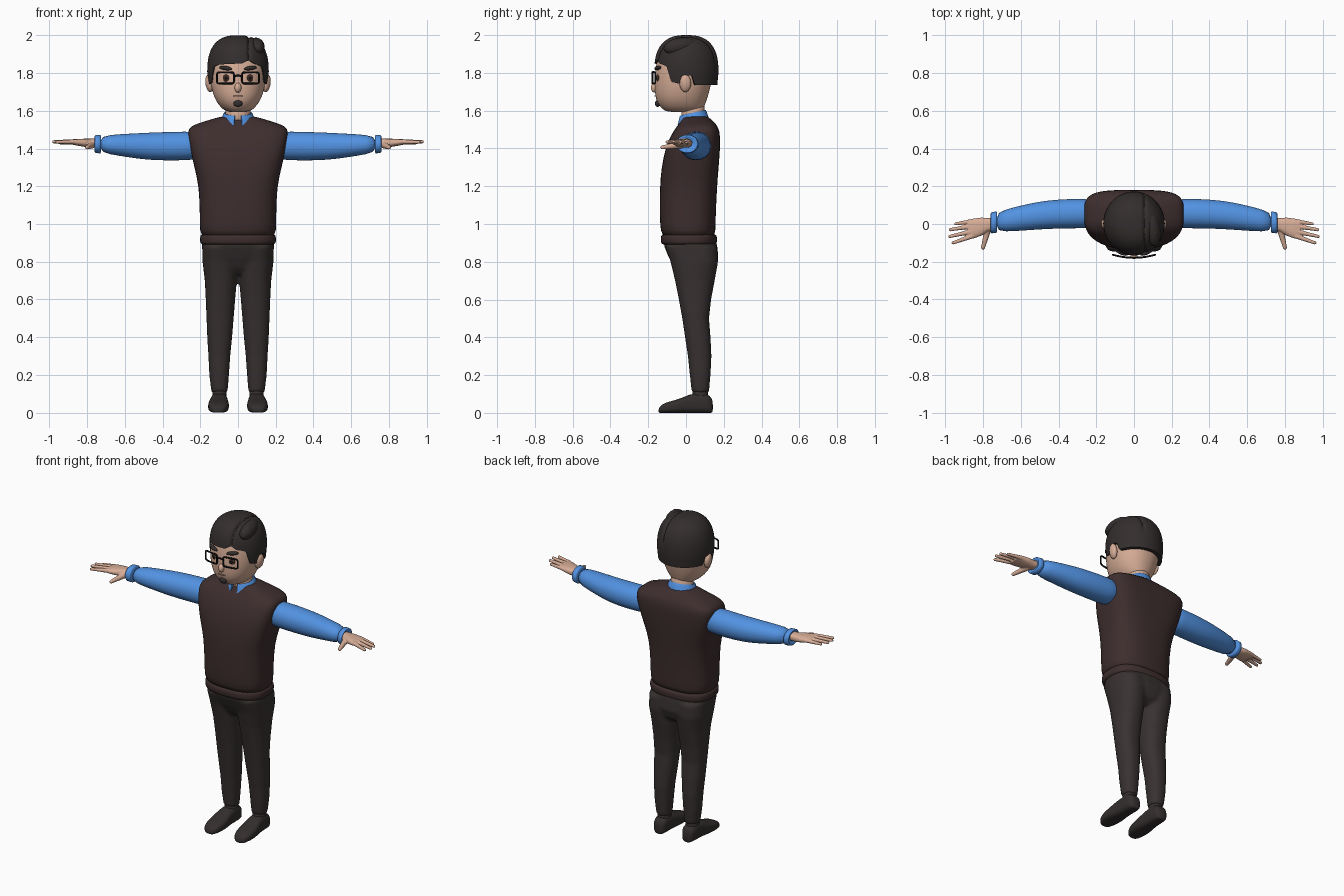
import bpy, bmesh, math
from mathutils import Vector, Matrix

if "Cube" in bpy.data.objects:
    bpy.data.objects.remove(bpy.data.objects["Cube"])


def material(name, rgb):
    m = bpy.data.materials.new(name)
    m.diffuse_color = (*rgb, 1)
    m.use_nodes = True
    m.node_tree.nodes["Principled BSDF"].inputs["Base Color"].default_value = m.diffuse_color
    return m


SKIN = material("skin", (0.68, 0.42, 0.31))
BLUE = material("shirt blue", (0.085, 0.29, 0.76))
VEST = material("vest brown", (0.048, 0.027, 0.027))
CLOTH = material("trouser charcoal", (0.040, 0.031, 0.031))
SHOE = material("shoe charcoal", (0.034, 0.027, 0.027))
HAIR = material("hair dark brown", (0.034, 0.027, 0.027))
BLACK = material("black", (0.006, 0.006, 0.006))
LIP = material("lip", (0.42, 0.22, 0.17))
EYE = material("eye brown", (0.05, 0.025, 0.018))


def grid(bm, rows, caps=(True, True)):
    """Skin closed rings of points together."""
    vs = [[bm.verts.new(p) for p in r] for r in rows]
    n = len(rows[0])
    for a, b in zip(vs, vs[1:]):
        for i in range(n):
            j = (i + 1) % n
            bm.faces.new((a[i], a[j], b[j], b[i]))
    if caps[0]:
        bm.faces.new(vs[0][::-1])
    if caps[1]:
        bm.faces.new(vs[-1])


def loft(bm, axis, rings, power=2.5, tilt=0, n=32):
    """Rings: position, centre 1, centre 2, radius 1, radius 2 (, power)."""
    rows = []
    for pos, c1, c2, r1, r2, *p in rings:
        e = 2 / (p[0] if p else power)
        row = []
        for k in range(n):
            t = 2 * math.pi * (k + 0.5) / n
            c, s = math.cos(t), math.sin(t)
            u = math.copysign(abs(c) ** e, c) * r1
            v = math.copysign(abs(s) ** e, s) * r2
            row.append({"x": (pos, c1 + u, c2 + v), "y": (c1 + u, pos, c2 + v),
                        "z": (c1 + u, c2 + v, pos + tilt * v)}[axis])
        rows.append(row)
    grid(bm, rows)


def ball(bm, c, r, rot=(0, 0, 0), seg=24):
    r = Vector((r, r, r)) if isinstance(r, float) else Vector(r)
    m = Matrix.Translation(c)
    for ang, ax in zip(rot, "XYZ"):
        m = m @ Matrix.Rotation(math.radians(ang), 4, ax)
    bmesh.ops.create_uvsphere(bm, u_segments=seg, v_segments=seg // 2, radius=1,
                              matrix=m @ Matrix.Diagonal((*r, 1)))


def finish(bm, name, mat, mirror=False, sub=0, remesh=0, smooth=4, split=0):
    bmesh.ops.recalc_face_normals(bm, faces=bm.faces)
    for f in bm.faces:
        f.smooth = True
    me = bpy.data.meshes.new(name)
    bm.to_mesh(me)
    bm.free()
    me.materials.append(mat)
    o = bpy.data.objects.new(name, me)
    bpy.context.collection.objects.link(o)
    if mirror:
        o.modifiers.new("mirror", "MIRROR").use_mirror_merge = False
    if remesh:
        r = o.modifiers.new("remesh", "REMESH")
        r.mode, r.voxel_size, r.use_smooth_shade = "VOXEL", remesh, True
        o.modifiers.new("smooth", "SMOOTH").iterations = smooth
    if sub:
        s = o.modifiers.new("subdivide", "SUBSURF")
        s.levels = s.render_levels = sub
    if split:
        o.modifiers.new("split", "EDGE_SPLIT").split_angle = math.radians(split)
    return o


def part(name, mat, axis, rings, **kw):
    bm = bmesh.new()
    loft(bm, axis, rings, kw.pop("power", 2.5), kw.pop("tilt", 0))
    return finish(bm, name, mat, **kw)


def blob(name, mat, c, r, rot=(0, 0, 0), mirror=False):
    bm = bmesh.new()
    ball(bm, c, r, rot)
    return finish(bm, name, mat, mirror)


def zring(z, rx, y0, y1, p=2.5, cx=0):
    return (z, cx, (y0 + y1) / 2, rx, (y1 - y0) / 2, p)


# Trousers: one leg and hips, mirrored and fused
bm = bmesh.new()
legs = [(.11, .098, .043, .03, .122), (.2, .1, .052, .02, .13), (.3, .099, .058, .01, .135),
        (.4, .097, .066, -.005, .13), (.5, .095, .072, -.02, .122), (.6, .093, .078, -.038, .133),
        (.7, .091, .085, -.058, .152), (.8, .096, .092, -.082, .17), (.88, .097, .092, -.11, .165)]
loft(bm, "z", [zring(z, r, a, b, 2.3, cx) for z, cx, r, a, b in legs])
loft(bm, "z", [zring(.735, .07, -.03, .12), zring(.765, .13, -.06, .155), zring(.82, .187, -.09, .172),
               zring(.88, .191, -.115, .166), zring(.93, .188, -.12, .155)])
finish(bm, "trousers", CLOTH, mirror=True, remesh=.01, smooth=5)

# Shoes and ankles
shoe = [(-.146, .105, .02, .02), (-.132, .105, .045, .042), (-.09, .104, .06, .054), (-.04, .103, .072, .056),
        (0, .102, .09, .05), (.04, .1, .104, .045), (.1, .099, .104, .044), (.13, .099, .09, .038),
        (.143, .099, .06, .022)]
part("shoe", SHOE, "y", [(y, cx, h / 2, w, h / 2) for y, cx, h, w in shoe], power=3, mirror=True, sub=1)
part("ankle", SHOE, "z", [zring(z, .037, .035, .116, 2.2, .098) for z in (.05, .09, .13)], mirror=True)

# Vest body and hem
vest = [(.92, .193, -.12, .152, 2.6), (.96, .203, -.135, .156, 2.6), (1.05, .203, -.14, .158, 2.6),
        (1.2, .207, -.139, .165, 2.7), (1.3, .232, -.13, .173, 3.2), (1.4, .254, -.11, .181, 3.8),
        (1.47, .266, -.08, .181, 4), (1.508, .265, -.055, .173, 4), (1.53, .225, -.038, .158, 3),
        (1.555, .14, -.022, .133, 2.5), (1.575, .075, -.01, .11, 2.2)]
part("vest", VEST, "z", [zring(*v) for v in vest], sub=1)
part("vest_hem", VEST, "z", [zring(z, .2 + d, -.132 - d, .163 + d, 2.6) for z, d in
                             ((.89, -.02), (.892, -.004), (.905, .002), (.93, .002), (.943, -.002), (.947, -.02))], sub=1)

# Sleeves and cuffs
part("sleeve", BLUE, "x", [(.18, .055, 1.415, .074, .072), (.27, .056, 1.414, .079, .077),
                           (.42, .053, 1.411, .077, .075), (.52, .043, 1.413, .073, .069),
                           (.62, .028, 1.418, .065, .058), (.74, .009, 1.423, .054, .046)],
     power=2.1, mirror=True, sub=1)
part("cuff", BLUE, "x", [(.725, .011, 1.423, .05, .042), (.73, .01, 1.423, .057, .049),
                         (.755, .006, 1.424, .056, .048), (.76, .005, 1.424, .05, .042),
                         (.75, .006, 1.424, .04, .034)], power=2.1, mirror=True)

# Hands: palm, fingers and thumb fused together
bm = bmesh.new()
loft(bm, "x", [(.73, .0, 1.428, .032, .024), (.775, -.004, 1.428, .036, .024), (.81, -.014, 1.43, .048, .022),
               (.85, -.024, 1.433, .053, .018), (.88, -.028, 1.434, .051, .013)])
fingers = [((.86, .014, 1.433), (.945, .001, 1.43), .0125, .0085),
           ((.86, -.012, 1.436), (.973, -.03, 1.435), .0135, .009),
           ((.86, -.04, 1.437), (.976, -.066, 1.436), .0135, .009),
           ((.86, -.065, 1.436), (.958, -.1, 1.434), .0135, .009),
           ((.775, -.03, 1.418), (.8, -.125, 1.406), .019, .011)]
for p, q, r0, r1 in fingers:
    for k in range(17):
        t = k / 16
        ball(bm, Vector(p).lerp(Vector(q), t), r0 + (r1 - r0) * t, seg=12)
hand = finish(bm, "hand", SKIN, remesh=.0035, smooth=3)
hand.modifiers.new("mirror", "MIRROR").use_mirror_merge = False

# Neck, head, ears and nose
part("neck", SKIN, "z", [zring(z, .067, -.025, .098, 2) for z in (1.52, 1.58, 1.66)])
head = [(1.592, .045, -.095, .07), (1.603, .078, -.122, .09), (1.64, .11, -.153, .104), (1.68, .13, -.164, .118),
        (1.73, .143, -.167, .131), (1.78, .149, -.165, .14), (1.84, .149, -.16, .145),
        (1.9, .138, -.145, .138), (1.95, .1, -.1, .1), (1.965, .04, -.04, .04)]
part("head", SKIN, "z", [zring(*h, 2.15) for h in head], sub=1)
blob("ear", SKIN, (.152, -.004, 1.745), (.02, .031, .047), (0, 8, -12), True)
blob("nose", SKIN, (0, -.166, 1.722), (.018, .02, .026))

# Collar: a section swept round the neck, open at the front with two points
bm = bmesh.new()
rows = []
for k in range(49):
    a = math.radians(14 + 332 * k / 48)
    point = .022 * math.exp(-((min(k, 48 - k) - 4) / 3.5) ** 2)
    row = []
    for r, z in ((.068, 1.535), (.068, 1.585), (.073, 1.589), (.078, 1.583), (.09, 1.548 - point), (.083, 1.54 - point)):
        y = -math.cos(a) * r * .92
        row.append((math.sin(a) * r, .036 + y, z + .22 * y))
    rows.append(row)
grid(bm, rows)
finish(bm, "collar", BLUE, split=45)

# Hair: dome with a hairline that drops to sideburns and lifts over the ears
LINE = [(0, 1.85), (40, 1.845), (52, 1.835), (61, 1.752), (78, 1.742), (82, 1.785), (100, 1.785), (106, 1.735), (181, 1.735)]


def hairline(deg):
    for (a, za), (b, zb) in zip(LINE, LINE[1:]):
        if a <= abs(deg) <= b:
            z = za + (zb - za) * (abs(deg) - a) / (b - a)
            return z + .02 * math.exp(-((deg - 21) / 9) ** 2)


def hair_point(deg, s, inset=1):
    z0 = hairline(deg)
    z = z0 + (2 - z0) * s
    r = (1 - max(0, (z - 1.8) / .2) ** 2.6) ** (1 / 2.6) - max(0, 1.8 - z) * .6
    a = math.radians(deg)
    x, y = math.sin(a) * .163 * r * inset, -math.cos(a) * .17 * r * inset + .002
    part_groove = math.exp(-((x - .058) / .007) ** 2) * max(0, min(1, (z - 1.84) / .03))
    return Vector((x, y, z)) - Vector((x, y, z - 1.8)) * .055 * part_groove


bm = bmesh.new()
angles = [-180 + 2.5 * k for k in range(144)]
rows = [[hair_point(d, 0, .86) for d in angles]]
rows += [[hair_point(d, min(.9998, math.sin(k / 28 * math.pi / 2))) for d in angles] for k in range(29)]
grid(bm, rows, (False, True))
finish(bm, "hair", HAIR, split=50)
bm = bmesh.new()
ball(bm, (.098, -.03, 1.94), (.042, .09, .046), (8, 0, 8))
ball(bm, (.11, -.045, 1.955), (.02, .04, .028), (10, 0, 12))
finish(bm, "hair_tuft", HAIR)

# Face details
blob("eye", EYE, (.063, -.15, 1.773), (.018, .007, .019), (0, 0, 20), True)
blob("pupil", BLACK, (.063, -.155, 1.773), (.009, .004, .01), (0, 0, 20), True)
blob("eyebrow", HAIR, (.066, -.15, 1.826), (.037, .013, .011), (0, -8, 22), True)
blob("mouth", LIP, (0, -.162, 1.678), (.026, .005, .0035))
blob("goatee", HAIR, (0, -.15, 1.638), (.024, .014, .018))

# Glasses: two rounded rectangles and a bridge
cu = bpy.data.curves.new("glasses", "CURVE")
cu.dimensions, cu.bevel_depth, cu.bevel_resolution = "3D", .005, 2


def wire(pts, cyclic):
    sp = cu.splines.new("POLY")
    sp.points.add(len(pts) - 1)
    for q, (x, z) in zip(sp.points, pts):
        q.co = (x, -.179 + 1.3 * x * x, z, 1)
    sp.use_cyclic_u = cyclic


for side in (-1, 1):
    loop = []
    for k in range(40):
        c, s = math.cos(k * math.pi / 20), math.sin(k * math.pi / 20)
        loop.append((side * (.067 + math.copysign(abs(c) ** .3, c) * .045),
                     1.774 + math.copysign(abs(s) ** .3, s) * .03))
    wire(loop, True)
wire([(-.023, 1.782), (0, 1.788), (.023, 1.782)], False)
cu.materials.append(BLACK)
bpy.context.collection.objects.link(bpy.data.objects.new("glasses", cu))
